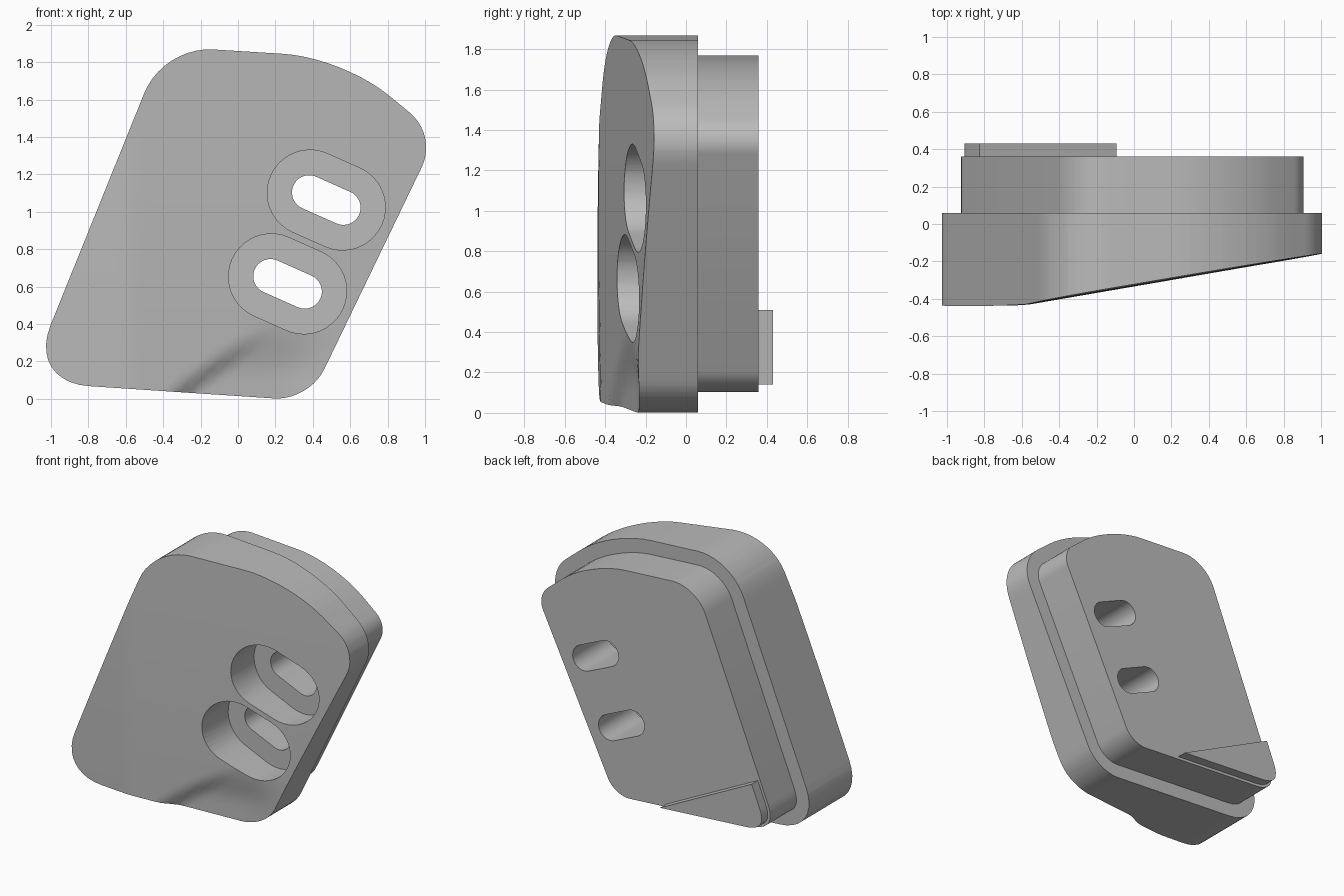
import bpy, bmesh, math
from mathutils import Vector

cube = bpy.data.objects.get("Cube")
if cube:
    bpy.data.objects.remove(cube)

grey = bpy.data.materials.new("plain grey")
grey.use_nodes = True
colour = (0.5, 0.5, 0.5, 1)
grey.diffuse_color = colour
grey.node_tree.nodes["Principled BSDF"].inputs["Base Color"].default_value = colour

# Pad corners in x, z with the length of each rounded corner
CORNERS = [(-1.125, 0.09, 0.33), (0.38, -0.01, 0.19), (1.065, 1.41, 0.19),
           (0.56, 1.825, 0.32), (-0.40, 1.885, 0.27)]


def rounded_outline(inset=0.0, steps=10):
    """Outline with curved corners, moved inward by inset."""
    pts = []
    for i, (x, z, r) in enumerate(CORNERS):
        c = Vector((x, z))
        a = Vector(CORNERS[i - 1][:2])
        b = Vector(CORNERS[(i + 1) % len(CORNERS)][:2])
        a = c + (a - c).normalized() * r
        b = c + (b - c).normalized() * r
        for k in range(steps + 1):
            t = k / steps
            p, q = a.lerp(c, 0.58), b.lerp(c, 0.58)
            pts.append(a * (1 - t)**3 + p * 3 * t * (1 - t)**2
                       + q * 3 * t * t * (1 - t) + b * t**3)
    moved = []
    for i, p in enumerate(pts):
        d = (pts[(i + 1) % len(pts)] - pts[i - 1]).normalized()
        moved.append(p + Vector((-d.y, d.x)) * inset)
    return moved


def slot_outline(cx, cz, half, r, tilt=math.radians(-24), steps=20):
    pts = []
    for side in (1, -1):
        for k in range(steps + 1):
            a = math.pi * (k / steps - 0.5) + (0 if side == 1 else math.pi)
            p = Vector((side * half + r * math.cos(a), r * math.sin(a)))
            pts.append(Vector((cx + p.x * math.cos(tilt) - p.y * math.sin(tilt),
                               cz + p.x * math.sin(tilt) + p.y * math.cos(tilt))))
    return pts


def cut(bm, co, no, clear=False):
    bmesh.ops.bisect_plane(bm, geom=bm.verts[:] + bm.edges[:] + bm.faces[:],
                           plane_co=co, plane_no=no, clear_outer=clear, dist=0.0005)


def prism(name, outline, y0, y1, grid=0, trim=None, front=None):
    """Extrude an x, z outline from y0 to y1, with optional shaped front."""
    bm = bmesh.new()
    bm.faces.new([bm.verts.new((p.x, y0, p.y)) for p in outline])
    if trim:
        cut(bm, trim[0], trim[1], True)
    if grid:
        for i in range(1, int(2 / grid)):
            cut(bm, (-1 + i * grid, 0, 0), (1, 0, 0))
            cut(bm, (0, 0, i * grid), (0, 0, 1))
    shape = bm.verts[:]
    back = bmesh.ops.extrude_face_region(bm, geom=bm.faces[:], use_keep_orig=True)["geom"]
    for v in back:
        if isinstance(v, bmesh.types.BMVert):
            v.co.y = y1
    if front:
        for v in shape:
            v.co.y = front(v.co.x, v.co.z)
        bmesh.ops.triangulate(bm, faces=[f for f in bm.faces if all(v in set(shape) for v in f.verts)])
    bmesh.ops.recalc_face_normals(bm, faces=bm.faces[:])
    mesh = bpy.data.meshes.new(name)
    bm.to_mesh(mesh)
    bm.free()
    mesh.materials.append(grey)
    ob = bpy.data.objects.new(name, mesh)
    bpy.context.collection.objects.link(ob)
    return ob


def select(ob):
    bpy.ops.object.select_all(action='DESELECT')
    ob.select_set(True)
    bpy.context.view_layer.objects.active = ob


def subtract(ob, cutter):
    mod = ob.modifiers.new("cut", 'BOOLEAN')
    mod.operation = 'DIFFERENCE'
    mod.solver = 'EXACT'
    mod.object = cutter
    select(ob)
    bpy.ops.object.modifier_apply(modifier=mod.name)


def smooth(t):
    t = min(max(t, 0), 1)
    return t * t * (3 - 2 * t)


def front_surface(x, z):
    """Sloping face, flat at its right end, with a shallow hollow low down."""
    slope = -0.322 + 0.172 * x
    y = max(slope, -0.43 + 0.02 * (x + 1)) if x < -0.4 else slope
    y -= 0.012 * math.sin(math.pi * min(z / 1.87, 1))
    side = (x + 0.38) * 0.59 - (z - 0.04) * 0.81
    return y + 0.045 * smooth(side / 0.1) * smooth((0.42 - z) / 0.3) * smooth((0.6 - x) / 0.4)


# Main bodies
pad = prism("front_pad", rounded_outline(), -0.4, 0.06, grid=0.05, front=front_surface)
block = prism("back_block", rounded_outline(0.1), 0.04, 0.36)

# Pockets and through slots
for cx, cz in ((0.472, 1.063), (0.265, 0.615)):
    pocket = prism("pocket_cutter", slot_outline(cx, cz, 0.095, 0.229), -0.8, -0.04)
    slot = prism("slot_cutter", slot_outline(cx, cz, 0.1, 0.092), -0.8, 0.8)
    subtract(pad, pocket)
    subtract(pad, slot)
    subtract(block, slot)
    for helper in (pocket, slot):
        bpy.data.objects.remove(helper)

# Corner wedge on the back
wedge = prism("back_corner_wedge", rounded_outline(0.12), 0.35, 0.43,
              trim=((-0.09, 0, 0.14), (0.37, 0, 0.74)))

for ob in (pad, block, wedge):
    select(ob)
    bpy.ops.object.shade_smooth_by_angle(angle=math.radians(30))
